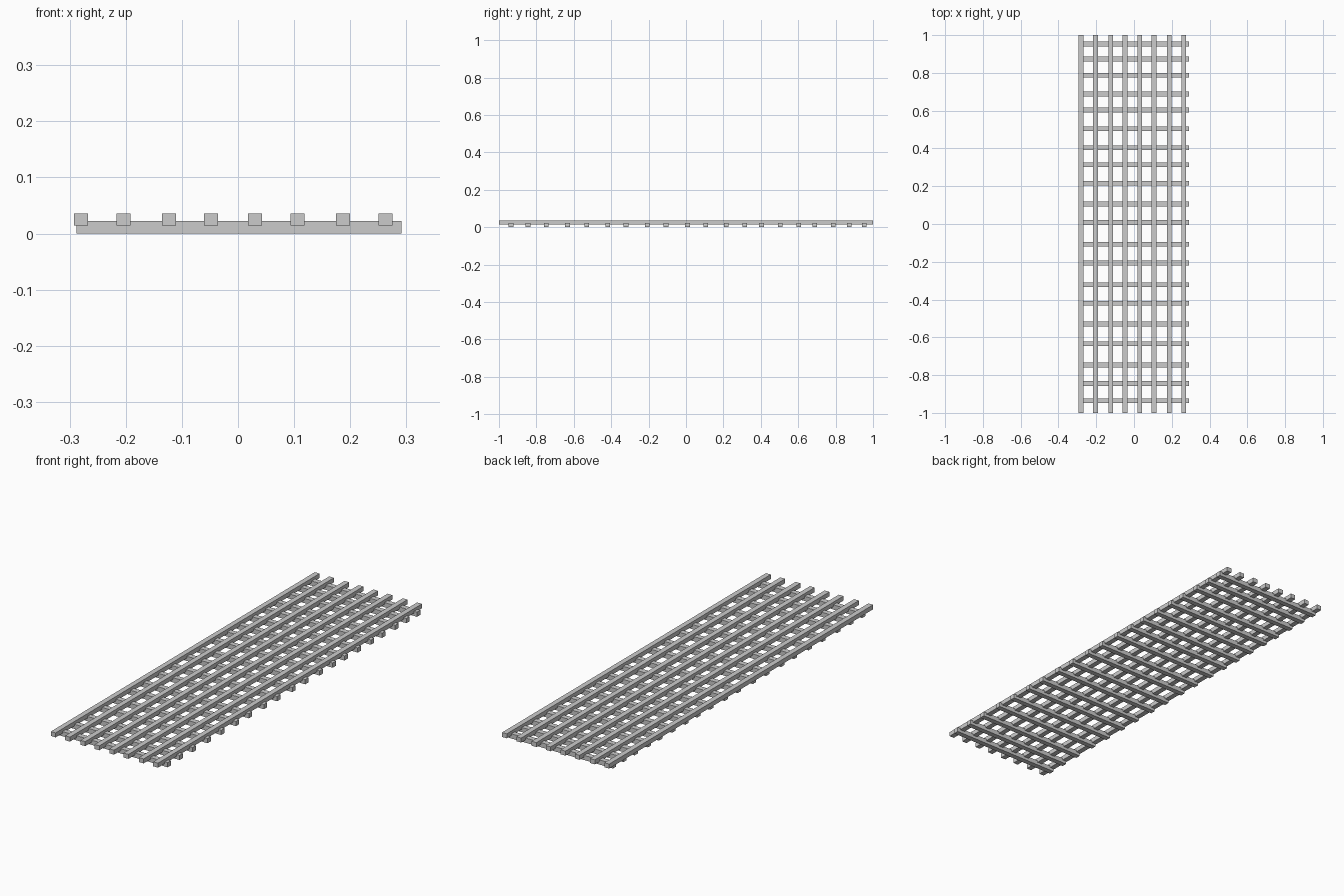
import bpy

BAR = 0.025  # width of every slat


def box(name, lo, hi):
    bpy.ops.mesh.primitive_cube_add(size=1, location=[(a + b) / 2 for a, b in zip(lo, hi)])
    ob = bpy.context.object
    ob.name = name
    ob.scale = [b - a for a, b in zip(lo, hi)]
    bpy.ops.object.transform_apply(location=False, rotation=False, scale=True)
    return ob


# long slats on top, running front to back
for x in (-0.280, -0.204, -0.123, -0.048, 0.030, 0.106, 0.187, 0.263):
    box("long_slat", (x - BAR / 2, -1, 0.014), (x + BAR / 2, 1, 0.0355))

# cross slats underneath, slightly uneven spacing
for y in (0.953, 0.873, 0.788, 0.688, 0.603, 0.504, 0.404, 0.314, 0.216, 0.106,
          0.008, -0.107, -0.207, -0.321, -0.419, -0.530, -0.634, -0.747, -0.845, -0.936):
    box("cross_slat", (-0.288, y - BAR / 2, 0), (0.291, y + BAR / 2, 0.0225))
